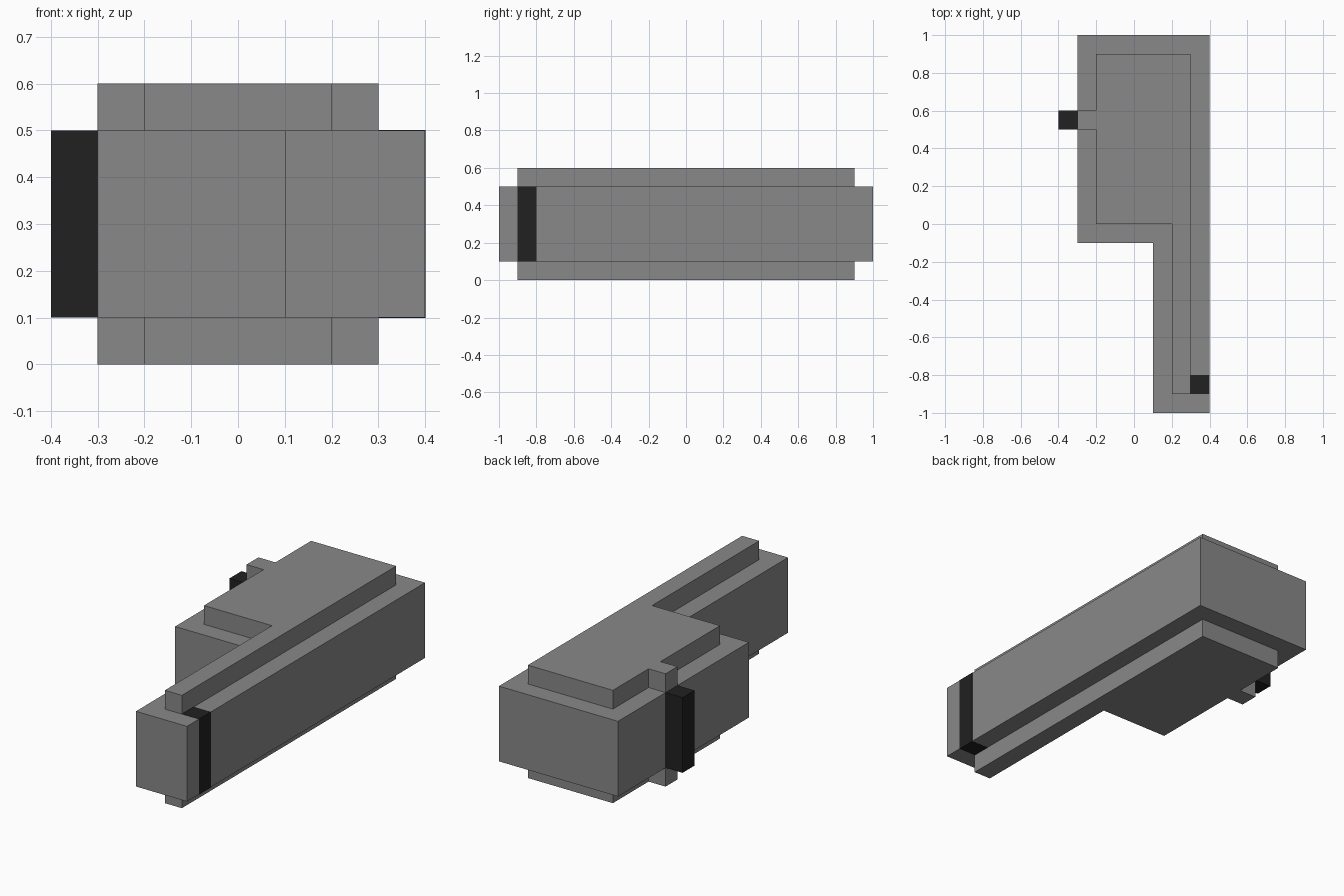
import bpy
import bmesh

cube = bpy.data.objects.get("Cube")
if cube:
    bpy.data.objects.remove(cube, do_unlink=True)


def make_material(name, value):
    mat = bpy.data.materials.new(name)
    mat.use_nodes = True
    colour = (value, value, value, 1)
    mat.diffuse_color = colour
    mat.node_tree.nodes["Principled BSDF"].inputs["Base Color"].default_value = colour
    return mat


def extrude_outline(name, outline, bottom, top, mat):
    """Raise a flat outline into a solid prism."""
    bm = bmesh.new()
    face = bm.faces.new([bm.verts.new((x, y, bottom)) for x, y in outline])
    raised = bmesh.ops.extrude_face_region(bm, geom=[face])["geom"]
    bmesh.ops.translate(bm, vec=(0, 0, top - bottom),
                        verts=[v for v in raised if isinstance(v, bmesh.types.BMVert)])
    bmesh.ops.recalc_face_normals(bm, faces=bm.faces)
    mesh = bpy.data.meshes.new(name)
    bm.to_mesh(mesh)
    bm.free()
    mesh.materials.append(mat)
    obj = bpy.data.objects.new(name, mesh)
    bpy.context.collection.objects.link(obj)
    return obj


def rectangle(x0, x1, y0, y1):
    return [(x0, y0), (x1, y0), (x1, y1), (x0, y1)]


grey = make_material("grey", 0.25)
black = make_material("black", 0.015)

# L-shaped body
body_outline = [(-0.3, 1), (-0.3, -0.1), (0.1, -0.1), (0.1, -1), (0.4, -1), (0.4, 1)]
extrude_outline("body", body_outline, 0.1, 0.5, grey)

# Narrower cover plates on top and underneath, each with a side tab
cover_outline = [(-0.2, 0.9), (-0.2, 0.6), (-0.3, 0.6), (-0.3, 0.5), (-0.2, 0.5),
                 (-0.2, 0), (0.2, 0), (0.2, -0.9), (0.3, -0.9), (0.3, 0.9)]
extrude_outline("top_cover", cover_outline, 0.5, 0.6, grey)
extrude_outline("bottom_cover", cover_outline, 0, 0.1, grey)

# Dark post standing out from the side
extrude_outline("side_post", rectangle(-0.4, -0.3, 0.5, 0.6), 0.1, 0.5, black)

# Dark band set into the front corner, barely proud of the body
lift = 0.001
extrude_outline("front_band", rectangle(0.3, 0.4 + lift, -0.9, -0.8),
                0.1 - lift, 0.5 + lift, black)
